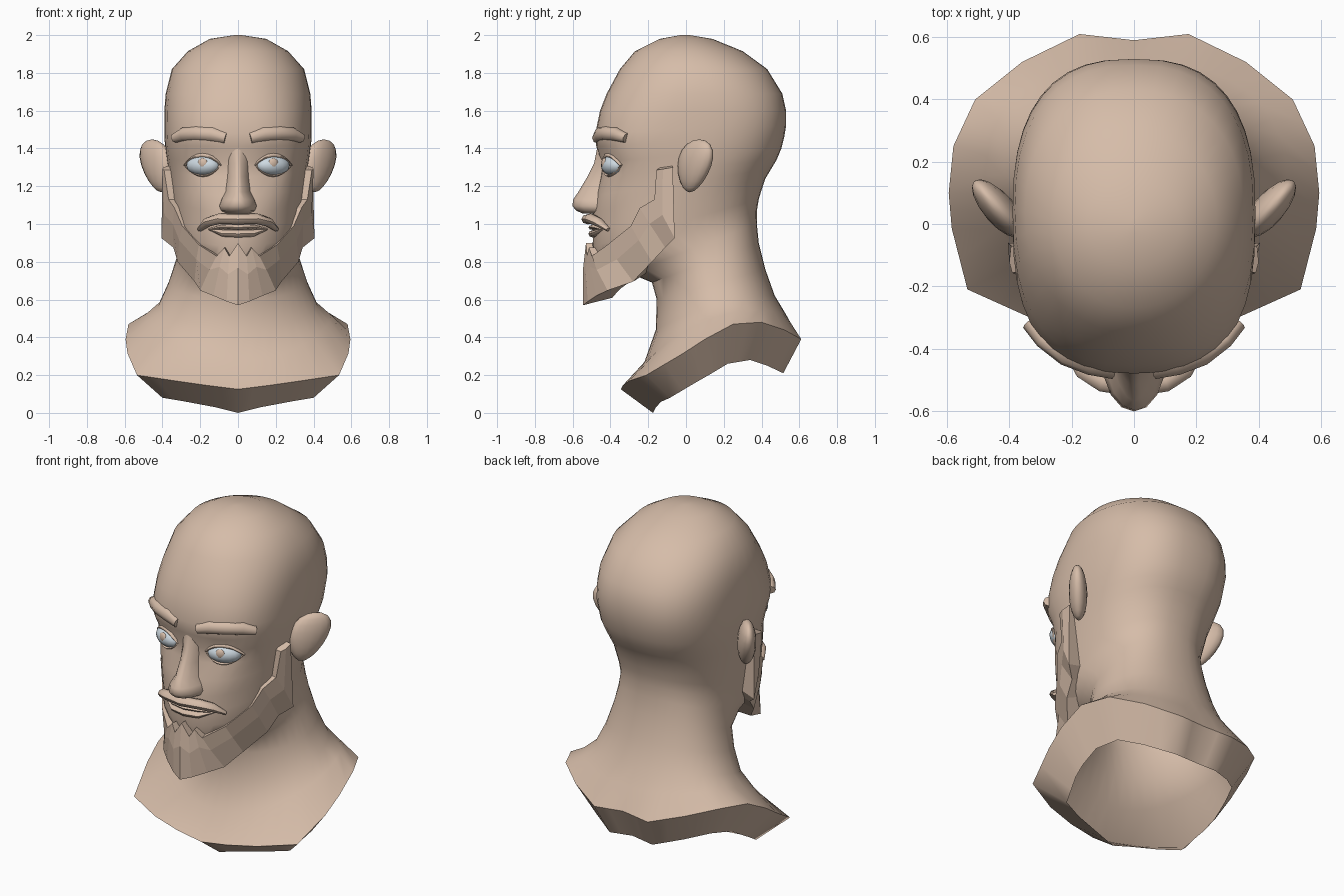
import bpy, bmesh, math
from mathutils import Vector

if "Cube" in bpy.data.objects:
    bpy.data.objects.remove(bpy.data.objects["Cube"], do_unlink=True)


def material(name, colour):
    mat = bpy.data.materials.new(name)
    mat.use_nodes = True
    mat.diffuse_color = (*colour, 1)
    mat.node_tree.nodes["Principled BSDF"].inputs["Base Color"].default_value = (*colour, 1)
    return mat


skin = material("warm skin", (.67, .505, .395))
eye_white = material("pale blue eye", (.62, .70, .76))


def finish(name, bm, mat, smooth=40, mirror=False):
    """Turn a bmesh into a shaded, optionally mirrored object."""
    bmesh.ops.recalc_face_normals(bm, faces=bm.faces)
    mesh = bpy.data.meshes.new(name)
    bm.to_mesh(mesh)
    bm.free()
    mesh.materials.append(mat)
    obj = bpy.data.objects.new(name, mesh)
    bpy.context.scene.collection.objects.link(obj)
    if smooth:
        bpy.ops.object.select_all(action='DESELECT')
        obj.select_set(True)
        bpy.context.view_layer.objects.active = obj
        bpy.ops.object.shade_smooth_by_angle(angle=math.radians(smooth))
    if mirror:
        obj.modifiers.new("Mirror", 'MIRROR').use_mirror_merge = False
    return obj


def loft(name, rings, mat, cap_start=True, **options):
    """Skin a list of closed rings that share a point count."""
    bm = bmesh.new()
    rows = [[bm.verts.new(p) for p in ring] for ring in rings]
    for a, b in zip(rows, rows[1:]):
        for i in range(len(a)):
            j = (i + 1) % len(a)
            bm.faces.new((a[i], a[j], b[j], b[i]))
    if cap_start:
        bm.faces.new(rows[0])
    bm.faces.new(rows[-1])
    return finish(name, bm, mat, **options)


def power(v, p):
    return math.copysign(abs(v) ** (2 / p), v)


def tube(name, path, depth, heights, mat, sides=8, **options):
    """Oval tube along a mostly level path, one height per point."""
    pts = [Vector(p) for p in path]
    rings = []
    for i, p in enumerate(pts):
        t = (pts[min(i + 1, len(pts) - 1)] - pts[max(i - 1, 0)]).normalized()
        n = t.cross(Vector((0, 0, 1))).normalized()
        up = n.cross(t)
        h = heights[i]
        d = min(depth, h * 2)
        rings.append([p + n * d * math.cos(a) + up * h * math.sin(a)
                      for a in (math.tau * k / sides for k in range(sides))])
    return loft(name, rings, mat, **options)


def both_sides(half):
    """Extend a half path that starts on the centre line across to -x."""
    return [(-x, y, z) for x, y, z in reversed(half[1:])] + half


def symmetric(values):
    return values[:0:-1] + values


# Bust: slanted rings from the shoulder hem to the crown
HALF = 20


def hem(points):
    """Resample a half outline and close it on the other side."""
    half = []
    for k in range(HALF + 1):
        f = k * (len(points) - 1) / HALF
        i = min(int(f), len(points) - 2)
        half.append(Vector(points[i]).lerp(Vector(points[i + 1]), f - i))
    return half + [Vector((-p.x, p.y, p.z)) for p in half[-2:0:-1]]


def body_ring(yf, zf, yb, zb, w, front, back, lift=0):
    """Slanted ring with its own squareness in front and behind."""
    ring = []
    for k in range(2 * HALF):
        a = math.pi * k / HALF
        p = front if math.cos(a) > 0 else back
        x = w * power(math.sin(a), p)
        c = power(math.cos(a), p)
        y = (yf + yb) / 2 - c * (yb - yf) / 2
        z = (zf + zb) / 2 - c * (zb - zf) / 2 + lift * math.sin(a) ** 2
        if y < 0:  # eye sockets and cheekbones
            y += .035 * math.exp(-((abs(x) - .18) / .09) ** 2 - ((z - 1.31) / .06) ** 2)
            y -= .012 * math.exp(-((abs(x) - .22) / .08) ** 2 - ((z - 1.18) / .06) ** 2)
        ring.append((x, y, z))
    return ring


hem_low = [(0, -.175, 0), (.12, -.16, .03), (.28, -.13, .06), (.4, -.085, .08),
           (.45, .05, .16), (.46, .12, .2), (.45, .22, .26), (.4, .34, .28),
           (.29, .43, .25), (.14, .515, .21), (0, .5, .22)]
hem_top = [(0, -.345, .125), (.16, -.335, .145), (.335, -.3, .17), (.535, -.21, .2),
           (.585, -.015, .315), (.595, .1, .39), (.58, .25, .47), (.51, .4, .48),
           (.36, .52, .44), (.175, .61, .39), (0, .59, .4)]
sections = [
    (-.22, .27, .53, .52, .49, 2, 2.2, .11),
    (-.16, .44, .47, .62, .42, 1.9, 2.2, .04),
    (-.155, .6, .42, .76, .37, 1.8, 2.2),
    (-.18, .69, .385, .9, .33, 1.8, 2.3),
    (-.3, .74, .375, 1, .315, 1.8, 2.4),
    (-.47, .8, .375, 1.07, .32, 1.9, 2.4),
    (-.495, .88, .385, 1.13, .33, 2, 2.4),
    (-.49, .97, .4, 1.18, .34, 2, 2.4),
    (-.495, 1.06, .42, 1.24, .35, 2, 2.4),
    (-.475, 1.15, .45, 1.29, .36, 2.1, 2.4),
    (-.455, 1.25, .48, 1.34, .37, 2.35, 2.4),
    (-.45, 1.33, .505, 1.4, .38, 2.6, 2.5),
    (-.475, 1.41, .52, 1.46, .388, 2.7, 2.5),
    (-.48, 1.48, .53, 1.52, .39, 2.7, 2.6),
    (-.455, 1.6, .53, 1.6, .39, 2.5, 2.5),
    (-.42, 1.69, .51, 1.69, .383, 2.3, 2.4),
    (-.35, 1.82, .43, 1.82, .35, 2.1, 2.2),
    (-.27, 1.915, .3, 1.915, .265, 2, 2),
    (-.14, 1.98, .14, 1.98, .15, 2, 2),
    (-.03, 2, .02, 2, .02, 2, 2)]
loft("head_and_shoulders", [hem(hem_low), hem(hem_top)] + [body_ring(*s) for s in sections],
     skin, cap_start=False, smooth=45)

# Nose: bridge blending into the brow, rounded tip
nose = [(1.44, -.46, .08, 1.4), (1.39, -.473, .065, 1.4), (1.32, -.487, .06, 1.4),
        (1.25, -.522, .062, 1.5), (1.17, -.57, .072, 1.6), (1.13, -.597, .092, 1.9),
        (1.095, -.602, .105, 2), (1.07, -.58, .095, 2), (1.055, -.545, .07, 2)]
loft("nose", [[(w * power(math.sin(a), p), -.42 + (tip + .42) * power(math.cos(a), p), z)
               for a in (math.tau * k / 16 for k in range(16))] for z, tip, w, p in nose],
     skin, smooth=60)


# Eyes, irises and lids
def ball(name, centre, radii, turn, mat, lean=0, taper=0):
    bm = bmesh.new()
    bmesh.ops.create_uvsphere(bm, u_segments=16, v_segments=10, radius=1)
    for v in bm.verts:
        grow = 1 + taper * v.co.z
        p = Vector([c * r for c, r in zip(v.co, radii)])
        p.x *= grow
        c, s = math.cos(turn), math.sin(turn)
        v.co = Vector(centre) + Vector((p.x * c - p.y * s + lean * p.z,
                                        p.x * s + p.y * c + lean * p.z, p.z))
    return finish(name, bm, mat, smooth=60, mirror=True)


eye = Vector((.185, -.388, 1.31))
ball("eye", eye, (.094, .054, .053), .42, eye_white)
ball("iris", eye + Vector((.002, -.045, .012)), (.027, .013, .027), .3, skin)
for name, rise, thick in (("upper_lid", .055, .013), ("lower_lid", -.055, .006)):
    lid = []
    for k in range(9):
        u = k / 4 - 1
        bow = 1 - u * u
        lid.append(eye + Vector((.096 * u, .043 * u - .024 * bow + .003, rise * bow)))
    tube(name, lid, .017, [thick * (.4 + .6 * math.sin(math.pi * k / 8)) for k in range(9)],
         skin, mirror=True, smooth=60)

# Brows
tube("eyebrow", [(.065, -.468, 1.455), (.14, -.455, 1.475), (.22, -.425, 1.48),
                 (.29, -.37, 1.475), (.332, -.315, 1.455)],
     .03, [.03, .039, .037, .037, .026], skin, mirror=True, smooth=50)

# Ears: flattened, swept back, leaning outward and narrower at the lobe
ball("ear", (.43, .045, 1.308), (.11, .05, .14), .85, skin, lean=.18, taper=.28)

# Moustache and lips
tube("moustache", both_sides([(0, -.52, 1.025), (.1, -.505, 1.028), (.16, -.465, 1.01),
                              (.203, -.41, .97)]),
     .034, symmetric([.027, .028, .025, .01]), skin, smooth=50)
for name, z, h in (("upper_lip", .982, .014), ("lower_lip", .948, .02)):
    tube(name, both_sides([(0, -.492, z), (.08, -.48, z + .003), (.15, -.437, .972)]),
         .025, symmetric([h, h * .9, .006]), skin, smooth=50)

# Beard: faceted band along the jaw from ear to ear
upper = [(0, -.515, .9), (.045, -.51, .83), (.07, -.5, .875), (.11, -.485, .83),
         (.2, -.405, .89), (.285, -.285, .99), (.325, -.24, 1.085),
         (.355, -.165, 1.13), (.378, -.155, 1.285)]
lower = [(0, -.545, .57), (.06, -.52, .59), (.13, -.475, .62), (.2, -.415, .648),
         (.23, -.28, .695), (.32, -.18, .8), (.342, -.11, .875),
         (.405, -.06, .925), (.395, -.07, 1.3)]


def toward_axis(p, amount, rise=0):
    return Vector((p.x * (1 - amount), p.y + (-.1 - p.y) * amount, p.z + rise))


beard = []
for top, low in zip(both_sides(upper), both_sides(lower)):
    top, low = toward_axis(Vector(top), -.035), Vector(low)
    ridge = toward_axis(top.lerp(low, .4), -.02)
    beard.append([toward_axis(top, .2), top, ridge, low, toward_axis(low, .35, .04)])
loft("beard", beard, skin, smooth=0)
